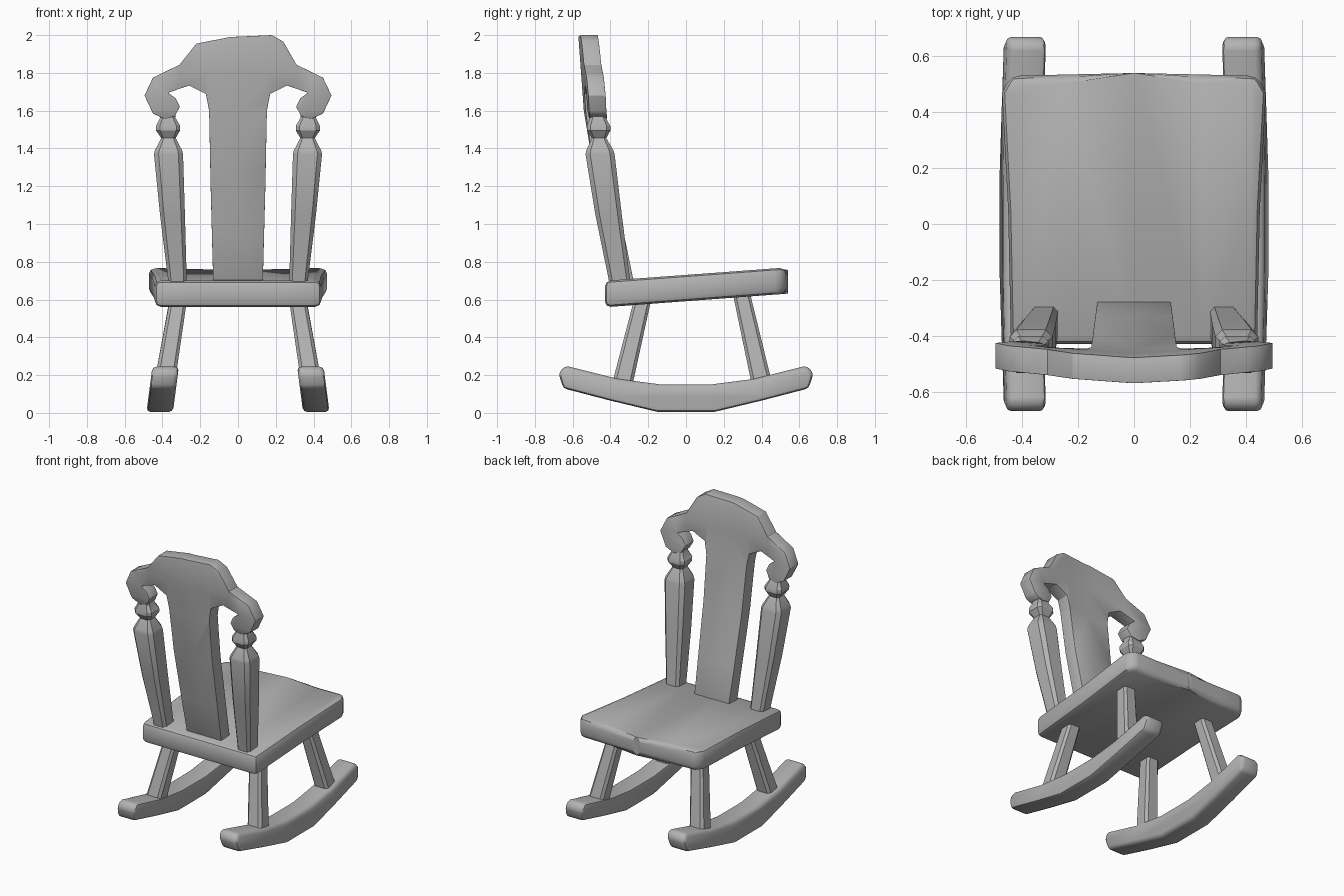
import bpy, bmesh, math
from mathutils import Vector

cube = bpy.data.objects.get("Cube")
if cube:
    bpy.data.objects.remove(cube, do_unlink=True)

wood = bpy.data.materials.new("plain grey")
wood.use_nodes = True
GREY = (0.45, 0.45, 0.45, 1)
wood.diffuse_color = GREY
wood.node_tree.nodes["Principled BSDF"].inputs["Base Color"].default_value = GREY


def finish(bm, name, bevel=0.0, smooth=40):
    """Bevel the hard edges, then turn the bmesh into a shaded object."""
    bmesh.ops.recalc_face_normals(bm, faces=bm.faces)
    if bevel:
        hard = [e for e in bm.edges if e.is_manifold and e.calc_face_angle() > 0.7]
        bmesh.ops.bevel(bm, geom=hard, offset=bevel, segments=2, profile=0.5,
                        affect='EDGES', clamp_overlap=True)
    mesh = bpy.data.meshes.new(name)
    bm.to_mesh(mesh)
    bm.free()
    mesh.materials.append(wood)
    ob = bpy.data.objects.new(name, mesh)
    bpy.context.collection.objects.link(ob)
    bpy.ops.object.select_all(action='DESELECT')
    ob.select_set(True)
    bpy.context.view_layer.objects.active = ob
    bpy.ops.object.shade_smooth_by_angle(angle=math.radians(smooth))
    return ob


def prism(points, depth, cuts=()):
    """Extrude an outline along a vector, after slicing it at the given planes."""
    bm = bmesh.new()
    bm.faces.new([bm.verts.new(p) for p in points])
    for co, no in cuts:
        bmesh.ops.bisect_plane(bm, geom=bm.verts[:] + bm.edges[:] + bm.faces[:],
                               plane_co=co, plane_no=no)
    out = bmesh.ops.extrude_face_region(bm, geom=bm.faces[:])
    moved = [g for g in out["geom"] if isinstance(g, bmesh.types.BMVert)]
    bmesh.ops.translate(bm, verts=moved, vec=depth)
    return bm


def loft(rings, side):
    """Join chamfered square sections given as (z, x, y, half width, half depth)."""
    bm = bmesh.new()
    loops = []
    k = 0.68
    shape = [(1, k), (k, 1), (-k, 1), (-1, k), (-1, -k), (-k, -1), (k, -1), (1, -k)]
    for z, x, y, w, d in rings:
        loops.append([bm.verts.new((side * (x + w * a), y + d * b, z)) for a, b in shape])
    for lo, hi in zip(loops, loops[1:]):
        for i in range(8):
            j = (i + 1) % 8
            bm.faces.new((lo[i], lo[j], hi[j], hi[i]))
    bm.faces.new(loops[0])
    bm.faces.new(loops[-1])
    return bm


# Seat: slightly waisted slab rising to the front, with a shallow dip
half = [(0.44, -0.43), (0.45, 0.05), (0.472, 0.47), (0.44, 0.53)]
outline = half + [(0, 0.54)] + [(-x, y) for x, y in reversed(half)]
bm = prism([(x, y, 0.56) for x, y in outline], (0, 0, 0.14),
           [((x, 0, 0), (1, 0, 0)) for x in (-0.25, 0, 0.25)])
for v in bm.verts:
    if v.co.z > 0.6:
        v.co.z -= 0.015 * (1 - abs(v.co.x) / 0.47) * (v.co.y > 0)
    v.co.z += 0.07 * (v.co.y + 0.42) / 0.94
finish(bm, "seat", 0.032)

# Rockers: curved runners leaning inward
under = [(0.15, 0.005), (0.4, 0.065), (0.65, 0.13)]
upper = [(0.675, 0.21), (0.64, 0.25), (0.36, 0.18), (0.13, 0.15)]
arc = under + upper
runner = arc + [(-y, z) for y, z in reversed(arc)]
for side, label in ((1, "left"), (-1, "right")):
    bm = prism([(side * 0.345, y, z) for y, z in runner], (side * 0.14, 0, 0))
    for v in bm.verts:
        v.co.x -= side * 0.13 * v.co.z
    finish(bm, label + "_rocker", 0.022)

    # Splayed legs
    finish(loft([(0.14, 0.392, -0.34, 0.055, 0.055),
                 (0.62, 0.312, -0.225, 0.045, 0.045)], side), label + "_back_leg")
    finish(loft([(0.14, 0.392, 0.405, 0.055, 0.055),
                 (0.67, 0.305, 0.285, 0.045, 0.045)], side), label + "_front_leg")

    # Turned back posts with a bead under the crest
    finish(loft([(0.62, 0.318, -0.34, 0.045, 0.055),
                 (0.72, 0.322, -0.355, 0.05, 0.057),
                 (1.05, 0.347, -0.41, 0.066, 0.07),
                 (1.37, 0.368, -0.455, 0.077, 0.077),
                 (1.39, 0.368, -0.456, 0.072, 0.072),
                 (1.455, 0.368, -0.46, 0.038, 0.038),
                 (1.495, 0.37, -0.462, 0.064, 0.062),
                 (1.52, 0.37, -0.463, 0.064, 0.062),
                 (1.56, 0.372, -0.466, 0.042, 0.042),
                 (1.62, 0.375, -0.475, 0.042, 0.035)], side), label + "_post", smooth=30)

# Back splat and scrolled crest cut from one board
wing = [(0.31, 1.843), (0.45, 1.775), (0.495, 1.68), (0.45, 1.585), (0.39, 1.557),
        (0.335, 1.57), (0.308, 1.62), (0.33, 1.665), (0.37, 1.695), (0.26, 1.733),
        (0.17, 1.688), (0.153, 1.6), (0.145, 1.2), (0.13, 0.64)]
board = [(-0.22, 1.955), (-0.04, 1.99), (0.18, 2.0), (0.24, 1.965)] + wing
board += [(-x, z) for x, z in reversed(wing)]
lean = [(0.6, -0.305), (0.72, -0.325), (0.95, -0.375), (1.3, -0.445),
        (1.6, -0.495), (2.01, -0.525)]


def lean_at(z):
    for (z0, y0), (z1, y1) in zip(lean, lean[1:]):
        if z <= z1:
            return y0 + (y1 - y0) * (z - z0) / (z1 - z0)
    return lean[-1][1]


cuts = [((0, 0, z), (0, 0, 1)) for z in (0.95, 1.3, 1.6, 1.8)]
cuts += [((x, 0, 0), (1, 0, 0)) for x in (-0.31, -0.16, 0, 0.16, 0.31)]
bm = prism([(x, -0.046, z) for x, z in board], (0, 0.092, 0), cuts)
for v in bm.verts:
    v.co.y += lean_at(v.co.z) + 0.06 * abs(v.co.x) * (v.co.z > 1.5)
finish(bm, "back_board", 0.02)
